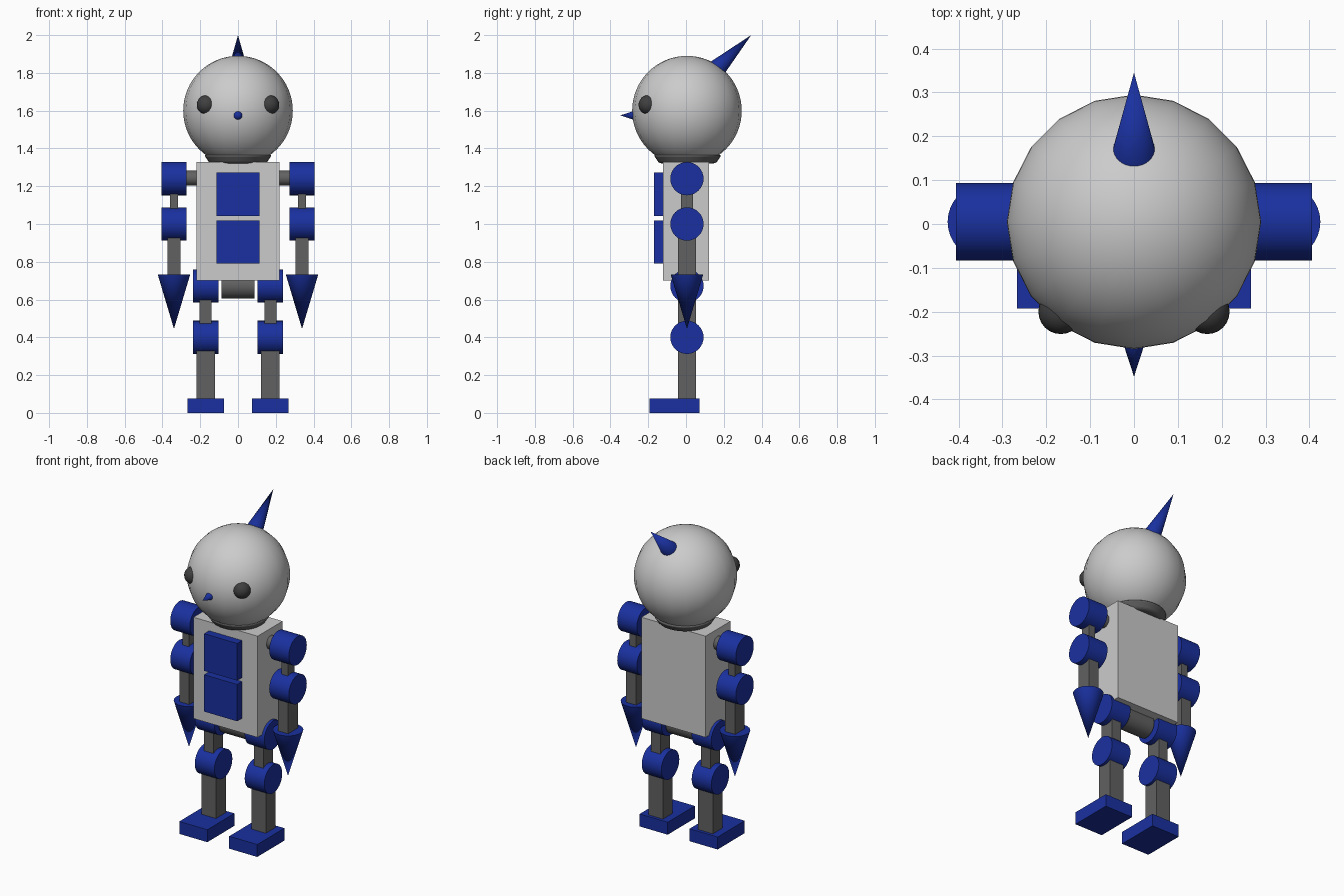
import bpy
from math import pi
from mathutils import Vector

if "Cube" in bpy.data.objects:
    bpy.data.objects.remove(bpy.data.objects["Cube"])

CY = 0.005  # common depth centre of the limbs


def material(name, rgb):
    m = bpy.data.materials.new(name)
    m.diffuse_color = (*rgb, 1)
    m.use_nodes = True
    m.node_tree.nodes["Principled BSDF"].inputs["Base Color"].default_value = m.diffuse_color
    return m


BLUE = material("blue", (0.01, 0.03, 0.35))
DARK = material("dark_grey", (0.12, 0.12, 0.12))
BLACK = material("eye_grey", (0.05, 0.05, 0.05))


def finish(name, mat, smooth):
    ob = bpy.context.object
    ob.name = name
    if mat:
        ob.data.materials.append(mat)
    if smooth:
        bpy.ops.object.shade_smooth_by_angle(angle=pi / 6)
    return ob


def box(name, x, y, z, mat=None):
    """Box from (min, max) ranges."""
    bpy.ops.mesh.primitive_cube_add(size=1)
    ob = finish(name, mat, False)
    mid = Vector((sum(r) / 2 for r in (x, y, z)))
    size = [r[1] - r[0] for r in (x, y, z)]
    for v in ob.data.vertices:
        v.co = Vector(a * s for a, s in zip(v.co, size))
    ob.location = mid
    return ob


def x_cylinder(name, x, z, r, half, mat):
    bpy.ops.mesh.primitive_cylinder_add(vertices=32, radius=r, depth=2 * half,
                                        location=(x, CY, z), rotation=(0, pi / 2, 0))
    return finish(name, mat, True)


def cone(name, base, tip, r, mat):
    base, tip = Vector(base), Vector(tip)
    d = tip - base
    bpy.ops.mesh.primitive_cone_add(vertices=32, radius1=r, radius2=0, depth=d.length,
                                    location=(base + tip) / 2,
                                    rotation=d.to_track_quat('Z', 'Y').to_euler())
    return finish(name, mat, True)


def ball(name, loc, r, seg, rings, mat=None):
    bpy.ops.mesh.primitive_uv_sphere_add(segments=seg, ring_count=rings, radius=r, location=loc)
    return finish(name, mat, True)


# Head, beak and crest
ball("head", (0, CY, 1.6), 0.29, 20, 32)
cone("nose", (0, -0.265, 1.575), (0, -0.348, 1.575), 0.027, BLUE)
cone("crest", (0, 0.135, 1.795), (0, 0.345, 2.0), 0.057, BLUE)

# Neck: a shallow bowl of stacked rings
bpy.ops.mesh.primitive_cone_add(vertices=32, radius1=0.15, radius2=0.18, depth=0.045,
                                location=(0, 0.008, 1.3435))
neck = finish("neck", DARK, False)
bev = neck.modifiers.new("round", 'BEVEL')
bev.width, bev.segments = 0.012, 3
bpy.ops.object.shade_smooth_by_angle(angle=pi / 6)

# Torso with two chest panels
box("torso", (-0.22, 0.22), (-0.122, 0.122), (0.70, 1.327))
for name, z in (("upper_panel", (1.042, 1.272)), ("lower_panel", (0.79, 1.018))):
    box(name, (-0.113, 0.113), (-0.17, -0.12), z, BLUE)
x_cylinder("pelvis", 0, 0.672, 0.067, 0.088, DARK)

for side, s in (("right", -1), ("left", 1)):
    def limb(name, x, hx, hy, z):
        box(f"{side}_{name}", (s * x - hx, s * x + hx), (CY - hy, CY + hy), z, DARK)

    def joint(name, x, z):
        x_cylinder(f"{side}_{name}", s * x, z, 0.088, 0.067, BLUE)

    ball(f"{side}_eye", (s * 0.167, -0.2, 1.631), 0.051, 24, 16, BLACK)

    # Arm
    x_cylinder(f"{side}_shoulder_axle", s * 0.25, 1.243, 0.04, 0.04, DARK)
    joint("shoulder", 0.339, 1.24)
    limb("upper_arm", 0.339, 0.021, 0.032, (1.05, 1.2))
    joint("elbow", 0.339, 1.0)
    limb("forearm", 0.339, 0.034, 0.047, (0.72, 0.96))
    cone(f"{side}_hand", (s * 0.339, CY, 0.733), (s * 0.339, CY, 0.445), 0.086, BLUE)

    # Leg
    joint("hip", 0.171, 0.672)
    limb("thigh", 0.171, 0.032, 0.047, (0.44, 0.63))
    joint("knee", 0.171, 0.4)
    limb("shin", 0.171, 0.05, 0.048, (0.06, 0.37))
    box(f"{side}_foot", sorted((s * 0.075, s * 0.267)), (-0.193, 0.072), (0, 0.077), BLUE)
